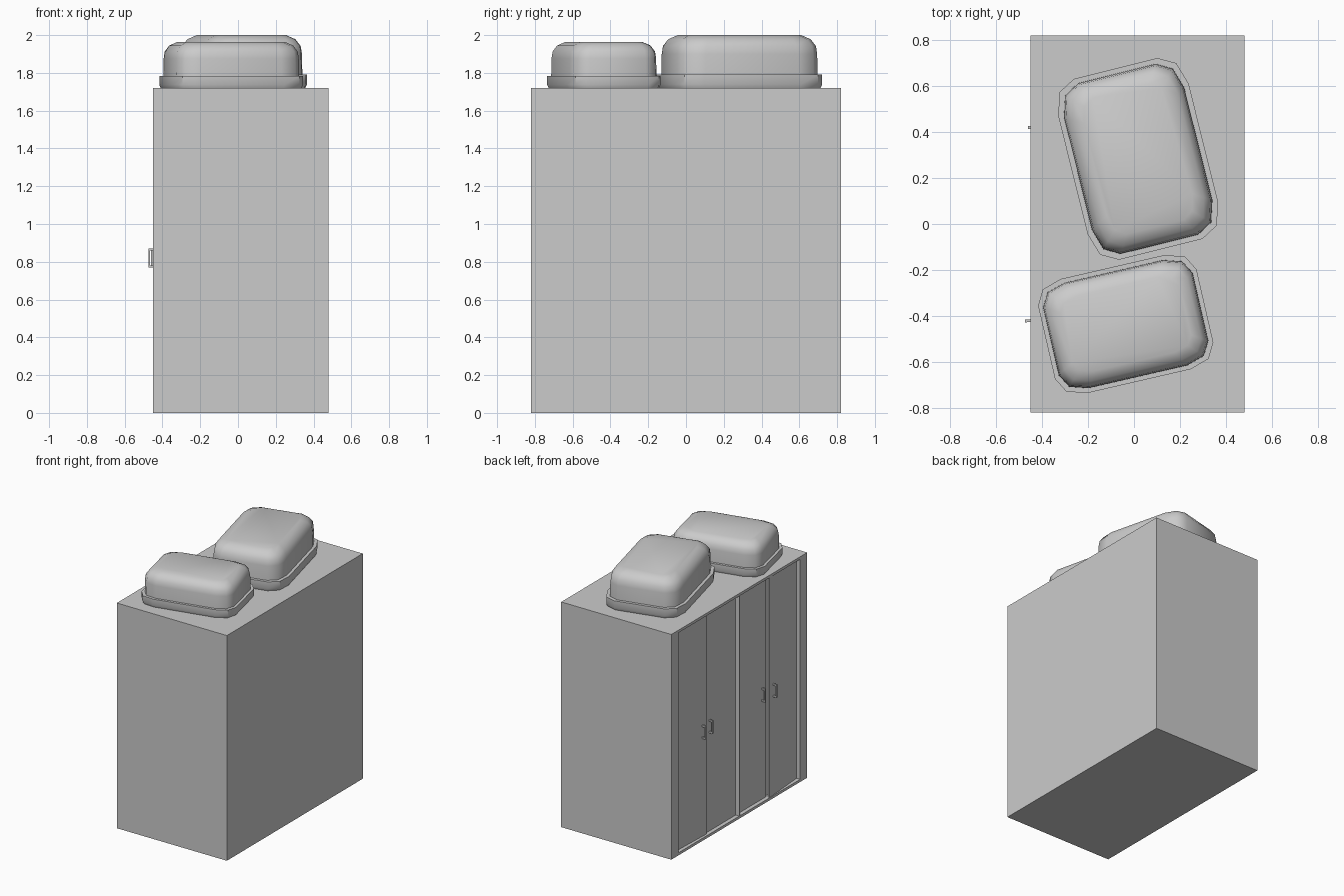
import bpy
import bmesh
import math
from mathutils import Matrix, Vector

if "Cube" in bpy.data.objects:
    bpy.data.objects.remove(bpy.data.objects["Cube"], do_unlink=True)

grey = bpy.data.materials.new("light_grey")
grey.use_nodes = True
COLOUR = (0.6, 0.6, 0.6, 1)
grey.diffuse_color = COLOUR
grey.node_tree.nodes["Principled BSDF"].inputs["Base Color"].default_value = COLOUR

SIDE = -0.45             # x of the door side
TOP = 1.72               # height of the cabinet
OPEN_Y, SILL, HEAD = 0.735, 0.02, 1.70
RECESS = 0.03


def finish(bm, name):
    bmesh.ops.recalc_face_normals(bm, faces=bm.faces)
    mesh = bpy.data.meshes.new(name)
    bm.to_mesh(mesh)
    bm.free()
    mesh.materials.append(grey)
    obj = bpy.data.objects.new(name, mesh)
    bpy.context.collection.objects.link(obj)
    return obj


def add_box(bm, lo, hi):
    lo, hi = Vector(lo), Vector(hi)
    size = Matrix.Diagonal((*(hi - lo), 1))
    bmesh.ops.create_cube(bm, size=1, matrix=Matrix.Translation((lo + hi) / 2) @ size)


# Cabinet carcass: solid body with a frame round the door opening
bm = bmesh.new()
add_box(bm, (SIDE + 0.07, -0.82, 0), (0.48, 0.82, TOP))
carcass = finish(bm, "cabinet_body")
bm = carcass.data
bm = bmesh.new()
bm.from_mesh(carcass.data)
bm.faces.ensure_lookup_table()
for v in bm.verts:
    if v.co.x < 0:
        v.co.x = SIDE
front = min(bm.faces, key=lambda f: f.calc_center_median().x)
bmesh.ops.inset_individual(bm, faces=[front], thickness=0.02)
for v in front.verts:
    v.co.y = math.copysign(OPEN_Y, v.co.y)
    v.co.z = HEAD if v.co.z > 1 else SILL
back = bmesh.ops.extrude_face_region(bm, geom=[front])
bmesh.ops.translate(bm, vec=(0.04, 0, 0),
                    verts=[g for g in back["geom"] if isinstance(g, bmesh.types.BMVert)])
bmesh.ops.delete(bm, geom=[front], context="FACES_ONLY")
bm.to_mesh(carcass.data)
bm.free()

# Middle post
bm = bmesh.new()
add_box(bm, (SIDE, -0.012, SILL), (SIDE + 0.04, 0.0, HEAD))
finish(bm, "middle_post")


def door(name, hinge, width, angle):
    """Panel with a pull handle; width is signed along y from the hinge."""
    sign = math.copysign(1, width)
    bm = bmesh.new()
    ys = sorted((0, width))
    add_box(bm, (0, ys[0], SILL), (0.012, ys[1], HEAD))
    panel = finish(bm, name)
    bm = bmesh.new()
    y = width - sign * 0.05
    for z in (0.775, 0.865):
        add_box(bm, (-0.022, y - 0.006, z - 0.006), (0, y + 0.006, z + 0.006))
    add_box(bm, (-0.03, y - 0.006, 0.769), (-0.022, y + 0.006, 0.871))
    handle = finish(bm, name + "_handle")
    for obj in (panel, handle):
        obj.location = (SIDE + RECESS, hinge, 0)
        obj.rotation_euler.z = math.radians(angle)


# Four doors, the outer two standing slightly ajar
door("door_back_outer", OPEN_Y, -0.3665, -2.0)
door("door_back_inner", 0.0, 0.3665, 0)
door("door_front_inner", -0.012, -0.3545, 0)
door("door_front_outer", -OPEN_Y, 0.3665, 4.4)


def ring(bm, inset, z):
    """Rounded rectangle with two-segment elliptical corners."""
    hx, hy = 0.292 - inset, 0.405 - inset
    rx, ry = 0.105 - inset * 0.4, 0.14 - inset * 0.4
    verts = []
    for quarter, (sx, sy) in enumerate(((1, 1), (-1, 1), (-1, -1), (1, -1))):
        for step in range(3):
            a = math.radians(quarter * 90 + step * 45)
            verts.append(bm.verts.new((sx * (hx - rx) + rx * math.cos(a),
                                       sy * (hy - ry) + ry * math.sin(a), z)))
    return verts


def loft(name, profile):
    bm = bmesh.new()
    rings = [ring(bm, inset, z) for inset, z in profile]
    for a, b in zip(rings, rings[1:]):
        for i in range(len(a)):
            j = (i + 1) % len(a)
            bm.faces.new((a[i], a[j], b[j], b[i]))
    bm.faces.new(rings[0][::-1])
    bm.faces.new(rings[-1])
    return finish(bm, name)


def case(name, x, y, angle, scale):
    rim = loft(name + "_rim", [(0.008, 0), (0, 0.02), (0, 0.072)])
    lid = loft(name + "_lid", [(0.022, 0.06), (0.024, 0.18), (0.03, 0.222),
                               (0.055, 0.258), (0.1, 0.28)])
    for obj, limit in ((rim, 40), (lid, 60)):
        obj.location = (x, y, TOP)
        obj.rotation_euler.z = math.radians(angle)
        obj.scale = (scale,) * 3
        bpy.ops.object.select_all(action="DESELECT")
        obj.select_set(True)
        bpy.context.view_layer.objects.active = obj
        bpy.ops.object.shade_smooth_by_angle(angle=math.radians(limit))


# Two rounded cases lying on top
case("large_case", 0.018, 0.283, 14, 1.0)
case("small_case", -0.036, -0.435, 103, 0.872)
